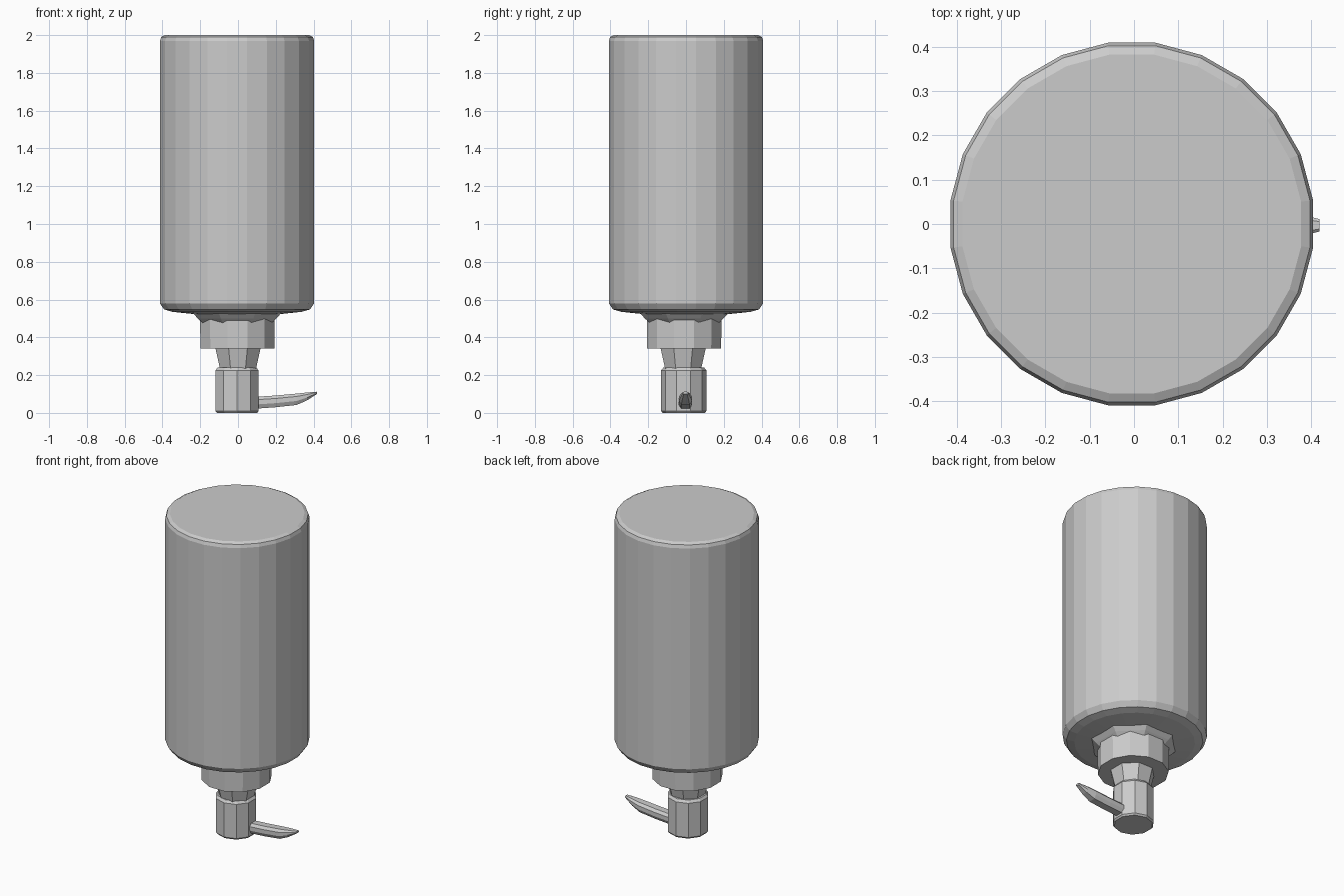
import bpy, bmesh
from math import cos, sin, pi

if "Cube" in bpy.data.objects:
    bpy.data.objects.remove(bpy.data.objects["Cube"])


def skin(name, rings):
    """Join equal-length rings of points into a closed, flat-faced solid."""
    bm = bmesh.new()
    loops = [[bm.verts.new(p) for p in ring] for ring in rings]
    n = len(loops[0])
    for a, b in zip(loops, loops[1:]):
        for i in range(n):
            j = (i + 1) % n
            bm.faces.new((a[i], a[j], b[j], b[i]))
    bm.faces.new(loops[0])
    bm.faces.new(loops[-1])
    bmesh.ops.recalc_face_normals(bm, faces=bm.faces)
    mesh = bpy.data.meshes.new(name)
    bm.to_mesh(mesh)
    bm.free()
    obj = bpy.data.objects.new(name, mesh)
    bpy.context.collection.objects.link(obj)
    return obj


def lathe(name, profile, sides, cx=0.0, cy=0.0):
    """Faceted turned part from (radius, z) pairs."""
    return skin(name, [[(cx + r * cos(2 * pi * (i + .5) / sides),
                         cy + r * sin(2 * pi * (i + .5) / sides), z)
                        for i in range(sides)] for r, z in profile])


# Upside-down bottle with softened rims and a shallow sloping shoulder
lathe("bottle_body", [(.20, .52), (.345, .535), (.39, .548), (.412, .58),
                      (.412, 1.97), (.405, 1.99), (.385, 2.0)], 24, -.005, 0)

# Flare under the shoulder, screw collar and tapered neck
lathe("shoulder_flare", [(.19, .47), (.225, .50), (.26, .535)], 8, -.005, -.01)
lathe("collar", [(.203, .34), (.205, .54)], 12, -.003, -.01)
lathe("pump_neck", [(.10, .22), (.13, .345)], 8, 0, -.015)

# Pump head
lathe("pump_head", [(.112, 0), (.12, .01), (.12, .225), (.108, .24)], 10,
      -.005, -.012)

# Spout: (x, bottom z, top z, half width) stations
stations = [(.09, .022, .085, .036), (.20, .030, .092, .036),
            (.31, .042, .102, .034), (.365, .066, .108, .027),
            (.418, .100, .112, .014)]
skin("spout", [[(x, -.003 + s * w, lo + t * (hi - lo))
                for s, t in ((-.65, 0), (.65, 0), (1, .35), (1, .75),
                             (.6, 1), (-.6, 1), (-1, .75), (-1, .35))]
               for x, lo, hi, w in stations])
